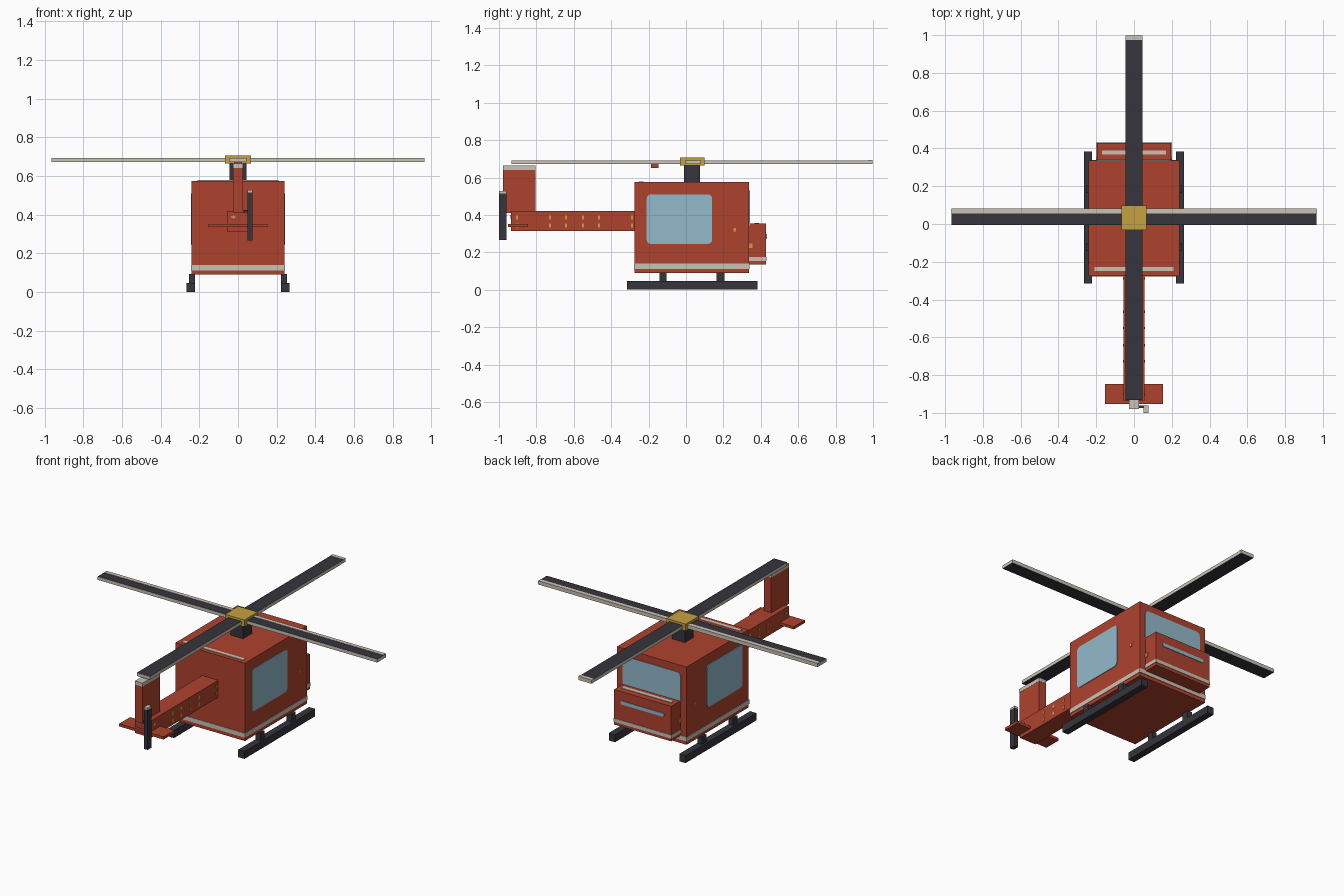
import bpy, bmesh, math
from mathutils import Vector

if "Cube" in bpy.data.objects:
    bpy.data.objects.remove(bpy.data.objects["Cube"])


def mat(name, rgb):
    m = bpy.data.materials.new(name)
    m.diffuse_color = (*rgb, 1)
    m.use_nodes = True
    m.node_tree.nodes["Principled BSDF"].inputs["Base Color"].default_value = m.diffuse_color
    return m


RED = mat("red paint", (0.43, 0.055, 0.027))
DARK = mat("charcoal", (0.036, 0.035, 0.045))
CREAM = mat("cream trim", (0.60, 0.55, 0.46))
GOLD = mat("gold", (0.56, 0.36, 0.055))
GLASS = mat("blue glass", (0.29, 0.49, 0.60))


def finish(name, bm, *mats):
    bmesh.ops.recalc_face_normals(bm, faces=bm.faces)
    me = bpy.data.meshes.new(name)
    bm.to_mesh(me)
    bm.free()
    for m in mats:
        me.materials.append(m)
    ob = bpy.data.objects.new(name, me)
    bpy.context.collection.objects.link(ob)
    return ob


def box(name, x, y, z, m, side=None):
    """Box from three (low, high) ranges; side is an optional material for upright faces."""
    bm = bmesh.new()
    bmesh.ops.create_cube(bm, size=1)
    for v in bm.verts:
        v.co = Vector([(a + b) / 2 + c * (b - a) for c, (a, b) in zip(v.co, (x, y, z))])
    bm.normal_update()
    if side:
        for f in bm.faces:
            f.material_index = int(abs(f.normal.z) < 0.5)
        return finish(name, bm, m, side)
    return finish(name, bm, m)


def pair(name, x, y, z, m):
    """Box on the right and its mirror on the left."""
    box(name + "_right", x, y, z, m)
    box(name + "_left", (-x[1], -x[0]), y, z, m)


def pane(name, u, z, r, place, m):
    """Thin rounded plate; place(u, z, depth) puts it on a wall."""
    bm = bmesh.new()
    pts = []
    for i, (cu, cz) in enumerate([(u[1] - r, z[1] - r), (u[0] + r, z[1] - r),
                                  (u[0] + r, z[0] + r), (u[1] - r, z[0] + r)]):
        for k in range(4):
            a = math.radians(90 * i + 30 * k)
            pts.append((cu + r * math.cos(a), cz + r * math.sin(a)))
    inner = [bm.verts.new(place(a, b, -0.003)) for a, b in pts]
    outer = [bm.verts.new(place(a, b, 0.004)) for a, b in pts]
    bm.faces.new(inner)
    bm.faces.new(outer)
    for i in range(len(pts)):
        j = (i + 1) % len(pts)
        bm.faces.new((inner[i], inner[j], outer[j], outer[i]))
    finish(name, bm, m)


# Cabin and nose
box("cabin", (-0.24, 0.24), (-0.275, 0.337), (0.09, 0.575), RED)
box("cabin_stripe", (-0.243, 0.243), (-0.278, 0.340), (0.112, 0.139), CREAM)
box("roof_stripe", (-0.21, 0.21), (-0.25, -0.227), (0.572, 0.578), CREAM)
box("nose", (-0.197, 0.197), (0.33, 0.428), (0.135, 0.353), RED)
box("nose_stripe", (-0.200, 0.200), (0.335, 0.431), (0.153, 0.175), CREAM)
box("nose_top_stripe", (-0.17, 0.17), (0.367, 0.39), (0.350, 0.356), CREAM)

# Windows and the slot on the nose
for s, label in ((1, "right"), (-1, "left")):
    pane("side_window_" + label, (-0.21, 0.14), (0.245, 0.51), 0.022,
         lambda u, z, d: (s * (0.24 + d), u, z), GLASS)
pane("windshield", (-0.2, 0.2), (0.33, 0.53), 0.022,
     lambda u, z, d: (u, 0.337 + d, z), GLASS)
pane("nose_lamp", (-0.15, 0.15), (0.275, 0.297), 0.010,
     lambda u, z, d: (u, 0.428 + d, z), GLASS)
pair("door_handle", (0.237, 0.244), (0.254, 0.268), (0.312, 0.330), GOLD)
pair("nose_latch", (0.194, 0.201), (0.338, 0.356), (0.222, 0.247), GOLD)

# Tail boom, fin and stabilizer
box("tail_boom", (-0.056, 0.056), (-0.935, -0.27), (0.313, 0.42), RED)
box("tail_fin", (-0.025, 0.025), (-0.978, -0.805), (0.41, 0.642), RED)
box("fin_cap", (-0.026, 0.026), (-0.979, -0.804), (0.640, 0.663), CREAM)
box("stabilizer", (-0.153, 0.153), (-0.953, -0.846), (0.335, 0.352), RED)
for i, y in enumerate((-0.903, -0.727, -0.642, -0.551, -0.465, -0.289)):
    for j, z in enumerate((0.343, 0.387)):
        pair(f"boom_rivet_{i}_{j}", (0.054, 0.058), (y - 0.006, y + 0.006),
             (z - 0.011, z + 0.011), GOLD)
box("boom_end_mark_flat", (-0.036, -0.014), (-0.938, -0.933), (0.386, 0.390), CREAM)
box("boom_end_mark_upright", (-0.027, -0.023), (-0.938, -0.933), (0.377, 0.399), CREAM)

# Tail rotor
box("tail_rotor_blade", (0.05, 0.076), (-1.0, -0.96), (0.267, 0.515), DARK)
box("tail_rotor_tip", (0.05, 0.076), (-1.0, -0.96), (0.515, 0.528), CREAM)
box("tail_rotor_shaft", (0.02, 0.055), (-0.975, -0.96), (0.41, 0.425), DARK)

# Mast, hub and crossed main blades
box("mast", (-0.044, 0.044), (-0.012, 0.074), (0.57, 0.668), DARK)
box("hub", (-0.067, 0.067), (-0.032, 0.099), (0.663, 0.706), GOLD)
box("main_blade_long", (-0.045, 0.045), (-0.933, 0.997), (0.671, 0.692), DARK, CREAM)
box("main_blade_cross", (-0.965, 0.965), (-0.006, 0.081), (0.671, 0.692), DARK, CREAM)
for s in (1, -1):
    box("cross_blade_edge", (min(s * 0.045, s * 0.964), max(s * 0.045, s * 0.964)),
        (0.056, 0.081), (0.690, 0.694), CREAM)
box("long_blade_tip", (-0.045, 0.045), (0.974, 0.997), (0.689, 0.694), CREAM)
box("blade_weight", (-0.02, 0.02), (-0.188, -0.146), (0.652, 0.673), RED)

# Landing skids and struts
pair("skid", (0.222, 0.265), (-0.315, 0.383), (0.0, 0.046), DARK)
pair("front_strut", (0.222, 0.254), (0.163, 0.206), (0.044, 0.092), DARK)
pair("rear_strut", (0.222, 0.254), (-0.143, -0.103), (0.044, 0.092), DARK)
